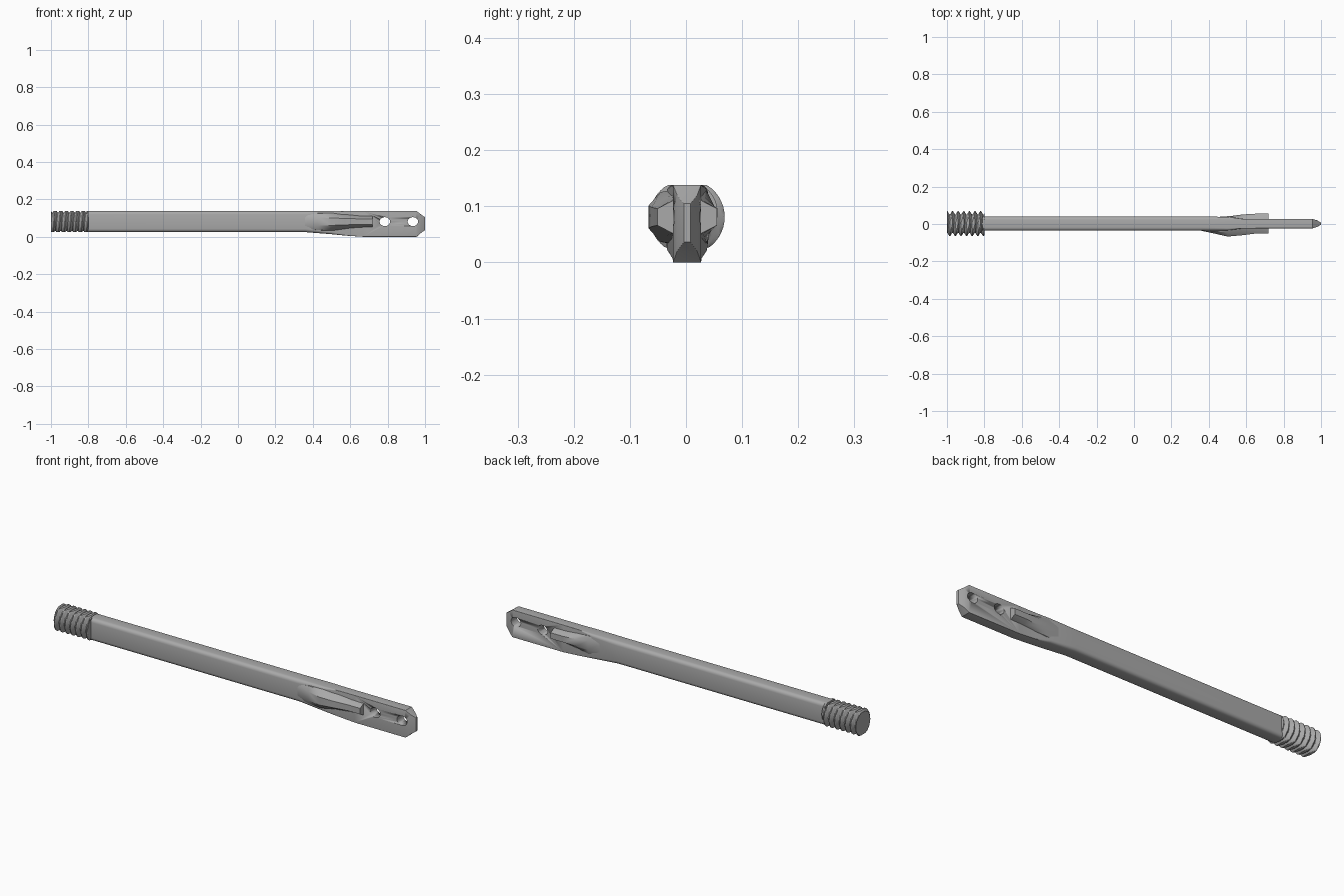
import bpy, bmesh, math
from math import pi, sin, cos

cube = bpy.data.objects.get("Cube")
if cube:
    bpy.data.objects.remove(cube)

CY, CZ = 0.002, 0.081      # axis of the rod

steel = bpy.data.materials.new("grey steel")
steel.use_nodes = True
grey = (0.4, 0.4, 0.4, 1)
steel.diffuse_color = grey
steel.node_tree.nodes["Principled BSDF"].inputs["Base Color"].default_value = grey


def loft(name, rings, angle=25):
    """Skin a list of closed rings and cap both ends."""
    bm = bmesh.new()
    loops = [[bm.verts.new(p) for p in ring] for ring in rings]
    n = len(loops[0])
    for a, b in zip(loops, loops[1:]):
        for i in range(n):
            j = (i + 1) % n
            bm.faces.new((a[i], a[j], b[j], b[i]))
    bm.faces.new(loops[0])
    bm.faces.new(loops[-1])
    bmesh.ops.recalc_face_normals(bm, faces=bm.faces)
    mesh = bpy.data.meshes.new(name)
    bm.to_mesh(mesh)
    bm.free()
    mesh.materials.append(steel)
    obj = bpy.data.objects.new(name, mesh)
    bpy.context.collection.objects.link(obj)
    bpy.ops.object.select_all(action='DESELECT')
    obj.select_set(True)
    bpy.context.view_layer.objects.active = obj
    bpy.ops.object.shade_smooth_by_angle(angle=math.radians(angle))
    return obj


def rounded(x, half, low, high, r, steps=4):
    """Rounded rectangle across the rod."""
    ring = []
    for q, (sy, top) in enumerate(((1, 1), (-1, 1), (-1, 0), (1, 0))):
        y = CY + sy * (half - r)
        z = high - r if top else low + r
        for k in range(steps + 1):
            a = (q + k / steps) * pi / 2
            ring.append((x, y + r * cos(a), z + r * sin(a)))
    return ring


# Shaft flattening into the drilled blade with a bevelled tip
body = loft("shaft_and_blade", [rounded(*s) for s in (
    (-0.81, 0.038, 0.025, 0.138, 0.018),
    (0.36, 0.038, 0.025, 0.138, 0.018),
    (0.50, 0.036, 0.014, 0.138, 0.012),
    (0.58, 0.026, 0.006, 0.138, 0.002),
    (0.67, 0.025, 0.0, 0.138, 0.001),
    (0.955, 0.025, 0.0, 0.138, 0.001),
    (0.978, 0.018, 0.02, 0.12, 0.001),
    (1.0, 0.006, 0.036, 0.105, 0.001))])

# Two holes through the blade
for x in (0.785, 0.935):
    ring = [(x + 0.028 * cos(a), 0.081 + 0.024 * sin(a))
            for a in (2 * pi * i / 24 for i in range(24))]
    cutter = loft("hole_cutter", [[(u, y, v) for u, v in ring] for y in (-0.1, 0.1)])
    cutter.hide_render = True
    cut = body.modifiers.new("hole", 'BOOLEAN')
    cut.operation = 'DIFFERENCE'
    cut.solver = 'EXACT'
    cut.object = cutter
    bpy.context.view_layer.objects.active = body
    bpy.ops.object.modifier_move_to_index(modifier=cut.name, index=0)
    bpy.ops.object.modifier_apply(modifier=cut.name)
    bpy.data.objects.remove(cutter)


def rib(name, side, sections):
    """Side rib: half heights at root, shoulder and crest, with depths."""
    rings = []
    for x, root, mid, mid_depth, crest, depth in sections:
        half = ((0, root), (mid_depth, mid), (depth, crest))
        pts = list(half) + [(d, -h) for d, h in reversed(half)]
        rings.append([(x, CY + side * d, CZ + h) for d, h in pts])
    return loft(name, rings, 35)


# Ribs that swell out of the shaft and end as square fins
tail = [(0.65, 0.036, 0.030, 0.028, 0.015, 0.053),
        (0.72, 0.030, 0.029, 0.026, 0.015, 0.053)]
rib("front_rib", -1, [(0.35, 0.04, 0.036, 0.033, 0.022, 0.036),
                      (0.43, 0.052, 0.045, 0.040, 0.022, 0.053),
                      (0.50, 0.055, 0.044, 0.048, 0.020, 0.069),
                      (0.57, 0.050, 0.034, 0.038, 0.017, 0.063)] + tail)
rib("back_rib", 1, [(0.45, 0.045, 0.036, 0.033, 0.022, 0.036),
                    (0.52, 0.052, 0.046, 0.035, 0.022, 0.041),
                    (0.58, 0.046, 0.036, 0.031, 0.018, 0.049)] + tail)

# Helical thread, planed flat above and below
PITCH, LENGTH, SEG = 0.03, 0.2, 48
rings = []
steps = 80
for k in range(steps + 1):
    t = LENGTH * k / steps
    ring = []
    for i in range(SEG):
        a = 2 * pi * i / SEG
        wave = abs(2 * ((t / PITCH + i / SEG) % 1) - 1)
        r = 0.049 + 0.018 * min(1, max(0, 1.4 * wave - 0.2))
        z = max(-0.056, min(0.057, r * sin(a)))
        ring.append((-1 + t, CY + r * cos(a), CZ + z))
    rings.append(ring)
loft("threaded_end", rings, 30)
